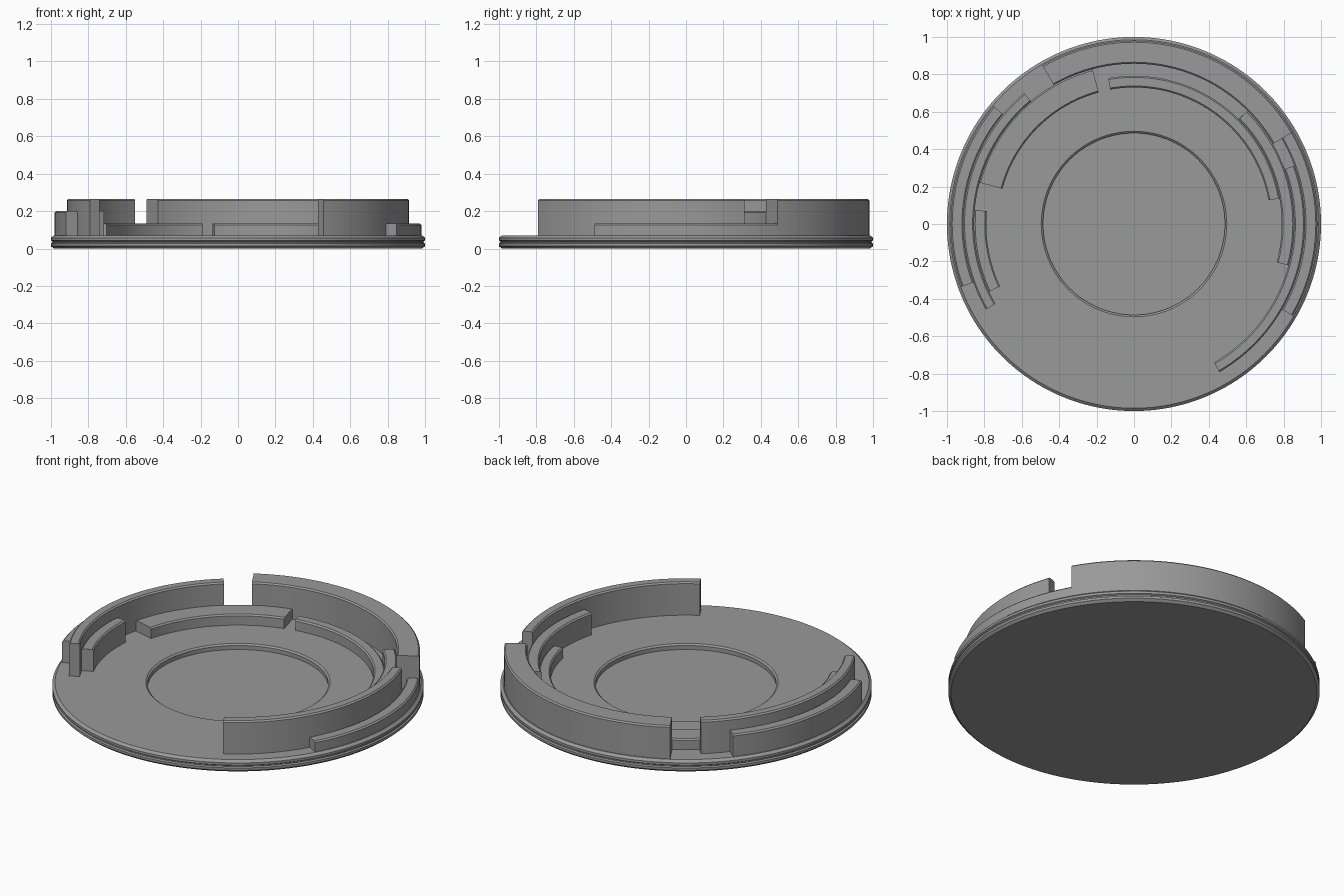
import bpy, bmesh
from math import cos, sin, pi, radians

if "Cube" in bpy.data.objects:
    bpy.data.objects.remove(bpy.data.objects["Cube"])

FLOOR = 0.07

grey = bpy.data.materials.new("dark_grey")
grey.diffuse_color = (0.32, 0.32, 0.32, 1)
grey.use_nodes = True
grey.node_tree.nodes["Principled BSDF"].inputs["Base Color"].default_value = grey.diffuse_color


def finish(name, bm):
    bmesh.ops.recalc_face_normals(bm, faces=bm.faces)
    mesh = bpy.data.meshes.new(name)
    bm.to_mesh(mesh)
    bm.free()
    mesh.materials.append(grey)
    ob = bpy.data.objects.new(name, mesh)
    bpy.context.collection.objects.link(ob)
    bpy.ops.object.select_all(action='DESELECT')
    ob.select_set(True)
    bpy.context.view_layer.objects.active = ob
    bpy.ops.object.shade_smooth_by_angle(angle=radians(25))
    return ob


def lathe(name, profile, n=160):
    """Revolve an open (r, z) profile round z and cap both ends."""
    bm = bmesh.new()
    rings = [[bm.verts.new((r * cos(2 * pi * i / n), r * sin(2 * pi * i / n), z))
              for i in range(n)] for r, z in profile]
    for a, b in zip(rings, rings[1:]):
        for i in range(n):
            j = (i + 1) % n
            bm.faces.new((a[i], a[j], b[j], b[i]))
    bm.faces.new(rings[0])
    bm.faces.new(rings[-1])
    return finish(name, bm)


def curved_rib(name, r0, r1, start, end, top, c=0.008):
    """Sweep a rectangle with chamfered top corners along an arc (degrees)."""
    z0 = FLOOR - 0.01
    profile = [(r0, z0), (r1, z0), (r1, top - c), (r1 - c, top),
               (r0 + c, top), (r0, top - c)]
    n = max(4, round((end - start) / 2.5))
    bm = bmesh.new()
    rows = []
    for i in range(n + 1):
        a = radians(start + (end - start) * i / n)
        rows.append([bm.verts.new((r * cos(a), r * sin(a), z)) for r, z in profile])
    m = len(profile)
    for a, b in zip(rows, rows[1:]):
        for k in range(m):
            j = (k + 1) % m
            bm.faces.new((a[k], a[j], b[j], b[k]))
    bm.faces.new(rows[0])
    bm.faces.new(rows[-1])
    return finish(name, bm)


# round base plate with grooved rim and shallow central recess
lathe("base_plate", [
    (0.985, 0.0), (1.0, 0.013), (1.0, 0.027), (0.992, 0.032),
    (0.992, 0.038), (1.0, 0.043), (1.0, 0.057), (0.985, FLOOR),
    (0.496, FLOOR), (0.486, 0.062), (0.486, 0.038)])

# concentric ribs: name, inner radius, outer radius, start, end, top height
ribs = [
    ("back_wall", 0.857, 0.98, 30, 120, 0.265),
    ("right_wall", 0.855, 0.914, -60, 20, 0.265),
    ("left_wall", 0.855, 0.914, 130, 210, 0.265),
    ("right_outer_step", 0.912, 0.98, -30, 30, 0.133),
    ("left_outer_step", 0.912, 0.98, 140, 200, 0.2),
    ("right_inner_step", 0.79, 0.857, -15, 45, 0.2),
    ("left_inner_step", 0.79, 0.857, 175, 205, 0.2),
    ("back_inner_ledge", 0.73, 0.792, 10, 100, 0.133),
    ("left_back_ledge", 0.728, 0.858, 105, 165, 0.133),
]
for rib in ribs:
    curved_rib(*rib)
